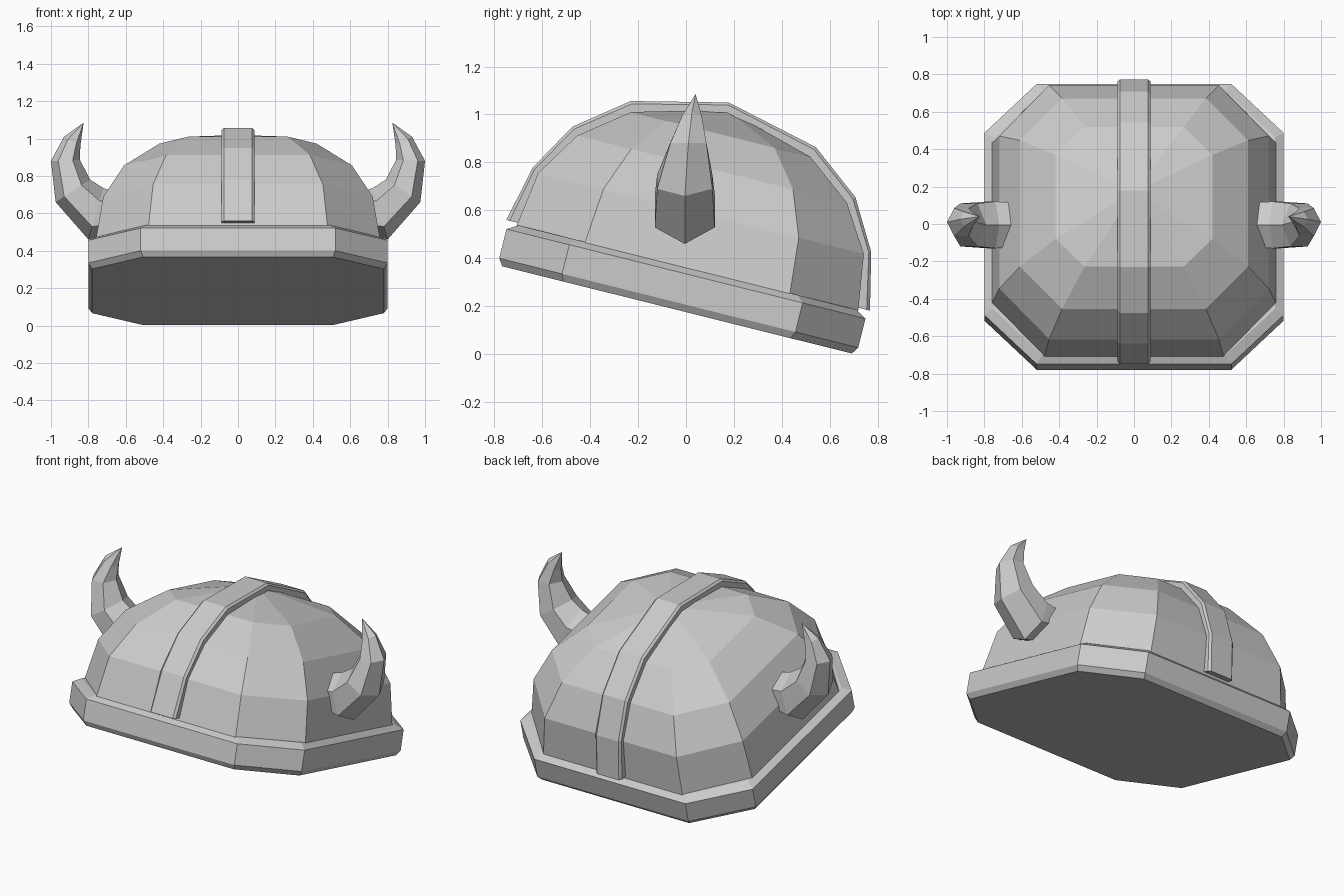
import bpy, bmesh
from math import radians
from mathutils import Matrix, Vector

if "Cube" in bpy.data.objects:
    bpy.data.objects.remove(bpy.data.objects["Cube"])

grey = bpy.data.materials.new("steel_grey")
grey.use_nodes = True
COLOUR = (0.6, 0.6, 0.6, 1)
grey.diffuse_color = COLOUR
grey.node_tree.nodes["Principled BSDF"].inputs["Base Color"].default_value = COLOUR

# The helmet leans back: bowl parts are built upright, then tilted
MID_Y = -0.081
TILT = Matrix.Rotation(radians(-14), 4, 'X') @ Matrix.Translation((0, MID_Y, 0))


def loft(name, rings, matrix=Matrix(), apex=None):
    """Skin a list of equal rings, closing the ends with a cap or an apex."""
    bm = bmesh.new()
    loops = [[bm.verts.new(matrix @ Vector(p)) for p in ring] for ring in rings]
    for a, b in zip(loops, loops[1:]):
        for i in range(len(a)):
            j = (i + 1) % len(a)
            bm.faces.new((a[i], a[j], b[j], b[i]))
    bm.faces.new(loops[0][::-1])
    if apex:
        tip, end = bm.verts.new(matrix @ Vector(apex)), loops[-1]
        for i in range(len(end)):
            bm.faces.new((end[i], end[(i + 1) % len(end)], tip))
    else:
        bm.faces.new(loops[-1])
    bmesh.ops.recalc_face_normals(bm, faces=bm.faces)
    mesh = bpy.data.meshes.new(name)
    bm.to_mesh(mesh)
    bm.free()
    mesh.materials.append(grey)
    obj = bpy.data.objects.new(name, mesh)
    bpy.context.collection.objects.link(obj)
    return obj


def octagon(hx, hy, z, fx, fy):
    """Rectangle with cut corners; fx, fy are the straight shares of each side."""
    cx, cy = hx * fx, hy * fy
    return [(cx, -hy, z), (hx, -cy, z), (hx, cy, z), (cx, hy, z),
            (-cx, hy, z), (-hx, cy, z), (-hx, -cy, z), (-cx, -hy, z)]


# Rim band with bevelled edges
loft("rim", [octagon(0.80 - d, 0.772 - d, z, 0.65, 0.65)
             for d, z in ((0.02, 0.17), (0, 0.2), (0, 0.325), (0.045, 0.352))], TILT)

# Faceted dome
DOME = [(0.76, 0.735, 0.345), (0.72, 0.70, 0.585), (0.61, 0.58, 0.775), (0.42, 0.385, 0.925)]
TOP = 1.03
loft("dome", [octagon(hx, hy, z, 0.63, 0.6) for hx, hy, z in DOME], TILT, (0, 0, TOP))

# Raised crest strip running front to back
inner = [(hy - 0.01, z) for _, hy, z in DOME]
inner[0] = (inner[0][0], 0.362)
outer = [(0.782, 0.362), (0.728, 0.60), (0.609, 0.806), (0.398, 0.969)]


def arch(half, top):
    return [(-y, z) for y, z in half] + [(0, top)] + [(y, z) for y, z in reversed(half)]


sections = []
for (yi, zi), (yo, zo) in zip(arch(inner, TOP - 0.01), arch(outer, 1.062)):
    ym, zm = yi + (yo - yi) * 0.75, zi + (zo - zi) * 0.75
    sections.append([(-0.088, yi, zi), (0.088, yi, zi), (0.088, ym, zm),
                     (0.075, yo, zo), (-0.075, yo, zo), (-0.088, ym, zm)])
loft("crest_strip", sections, TILT)

# Horns: each section has an outer point, an inner point, a half width and a y offset
HORN = [((0.70, 0.49), (0.64, 0.71), 0.12, -0.005),
        ((0.80, 0.46), (0.72, 0.735), 0.125, -0.005),
        ((0.975, 0.66), (0.79, 0.78), 0.115, -0.005),
        ((1.0, 0.88), (0.845, 0.885), 0.075, 0.01),
        ((0.93, 1.01), (0.843, 0.96), 0.04, 0.025)]
for side, name in ((1, "left_horn"), (-1, "right_horn")):
    rings = []
    for o, i, w, y in HORN:
        o, i = Vector(o), Vector(i)
        ring = []
        for t, s in ((0, 0), (0.25, 1), (0.75, 1), (1, 0), (0.75, -1), (0.25, -1)):
            p = o.lerp(i, t)
            ring.append((side * p.x, y + s * w, p.y))
        rings.append(ring)
    loft(name, rings, apex=(side * 0.825, 0.04, 1.085))
